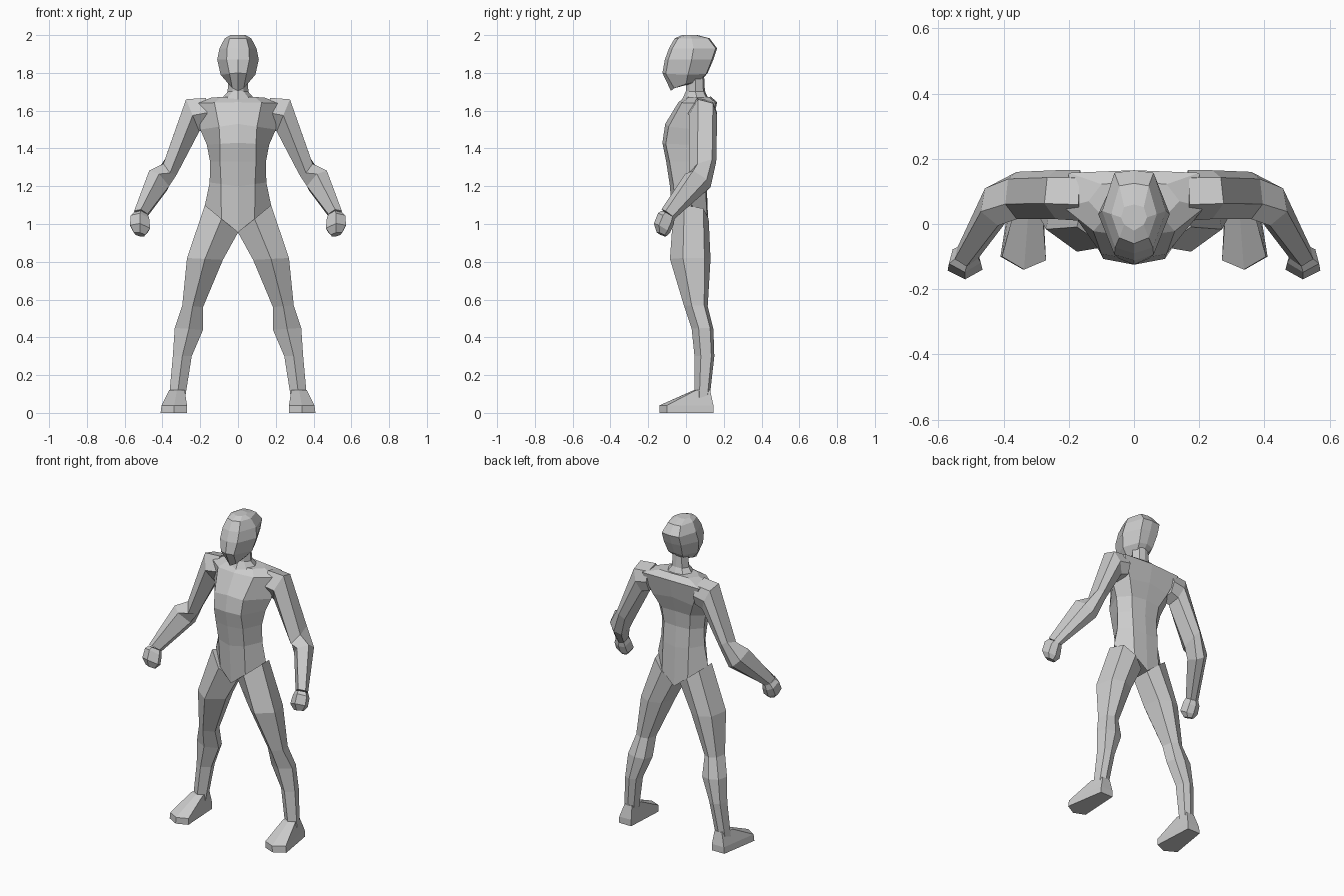
import bpy, bmesh

grey = bpy.data.materials.new("light grey")
grey.diffuse_color = (0.6, 0.6, 0.6, 1)


def loft(name, rings, mirror=False):
    """Skin a list of closed point rings and cap both ends."""
    bm = bmesh.new()
    loops = [[bm.verts.new(p) for p in ring] for ring in rings]
    n = len(loops[0])
    for a, b in zip(loops, loops[1:]):
        for i in range(n):
            j = (i + 1) % n
            bm.faces.new((a[i], a[j], b[j], b[i]))
    bm.faces.new(loops[0])
    bm.faces.new(loops[-1])
    bmesh.ops.recalc_face_normals(bm, faces=bm.faces)
    mesh = bpy.data.meshes.new(name)
    bm.to_mesh(mesh)
    bm.free()
    mesh.materials.append(grey)
    obj = bpy.data.objects.new(name, mesh)
    bpy.context.collection.objects.link(obj)
    if mirror:
        obj.modifiers.new("mirror", 'MIRROR').use_mirror_merge = False
    return obj


def body_ring(zc, zs, yf, yb, xf, xs, ym, xb, dz=0.0):
    """Symmetric eight-sided ring: centre/side heights, front/back depth,
    front, side and back half widths, side depth, rise towards the back."""
    half = [(0, yf), (xf, yf + 0.018), (xs, ym), (xb, yb - 0.008), (0, yb)]
    pts = [(x, y, zc + (zs - zc) * min(1, x / xs) + dz * (y - yf) / (yb - yf))
           for x, y in half]
    return pts + [(-x, y, z) for x, y, z in pts[3:0:-1]]


HEX = [(0.5, 0), (1, 0.32), (0.88, 0.85), (0.5, 1), (0.12, 0.85), (0, 0.35)]
SOLE = [(0.5, 0), (1, 0.14), (0.72, 1), (0.42, 1), (0.1, 1), (0, 0.1)]


def limb_ring(xi, zi, xo, zo, yf, yb, dz=0.0, shape=HEX):
    """Six-sided ring from an inner to an outer point, front to back."""
    return [(xi + (xo - xi) * u, yf + (yb - yf) * v,
             zi + (zo - zi) * u + dz * (0.5 - v)) for u, v in shape]


# Torso, from the crotch up to the shoulder line
loft("torso", [body_ring(*r) for r in (
    (0.955, 1.10, -0.07, 0.12, 0.088, 0.175, 0.03, 0.09),
    (1.20, 1.22, -0.085, 0.11, 0.09, 0.15, 0.03, 0.09),
    (1.33, 1.33, -0.105, 0.10, 0.095, 0.148, 0.03, 0.09),
    (1.43, 1.42, -0.125, 0.11, 0.095, 0.165, 0.04, 0.10),
    (1.53, 1.50, -0.11, 0.14, 0.10, 0.20, 0.05, 0.14),
    (1.645, 1.64, -0.04, 0.165, 0.125, 0.215, 0.05, 0.20),
    (1.675, 1.67, 0.0, 0.13, 0.09, 0.14, 0.07, 0.10))])

# Neck
loft("neck", [body_ring(*r) for r in (
    (1.66, 1.66, -0.02, 0.12, 0.06, 0.09, 0.06, 0.06),
    (1.705, 1.70, 0.0, 0.10, 0.03, 0.055, 0.05, 0.035),
    (1.80, 1.80, 0.0, 0.095, 0.03, 0.05, 0.05, 0.03))])

# Head, from the jaw up to the crown
loft("head", [body_ring(*r) for r in (
    (1.705, 1.72, -0.08, 0.07, 0.03, 0.05, 0.0, 0.03, 0.04),
    (1.80, 1.79, -0.125, 0.115, 0.045, 0.092, 0.01, 0.05),
    (1.87, 1.87, -0.112, 0.145, 0.06, 0.11, 0.03, 0.06),
    (1.93, 1.93, -0.09, 0.165, 0.058, 0.098, 0.04, 0.06),
    (1.983, 1.983, -0.06, 0.125, 0.045, 0.07, 0.03, 0.045),
    (2.0, 2.0, -0.02, 0.06, 0.03, 0.04, 0.02, 0.03))])

# Arms
loft("arms", [limb_ring(*r) for r in (
    (0.16, 1.51, 0.17, 1.668, 0.01, 0.165),
    (0.205, 1.49, 0.275, 1.66, 0.015, 0.165),
    (0.325, 1.27, 0.395, 1.33, 0.015, 0.16, -0.06),
    (0.365, 1.19, 0.47, 1.27, -0.005, 0.13, 0.07),
    (0.478, 1.045, 0.55, 1.06, -0.13, -0.06, 0.05))], mirror=True)

# Fists
loft("hands", [limb_ring(*r) for r in (
    (0.478, 1.045, 0.55, 1.055, -0.13, -0.06, 0.04),
    (0.47, 1.02, 0.568, 1.035, -0.148, -0.065, 0.06),
    (0.465, 0.97, 0.572, 0.985, -0.17, -0.085, 0.05),
    (0.49, 0.94, 0.55, 0.95, -0.155, -0.105, 0.02))], mirror=True)

# Legs, from hip to ankle
loft("legs", [limb_ring(*r) for r in (
    (0.0, 0.955, 0.175, 1.10, -0.07, 0.12),
    (0.08, 0.81, 0.27, 0.82, -0.085, 0.13),
    (0.185, 0.56, 0.295, 0.57, -0.01, 0.115),
    (0.185, 0.44, 0.335, 0.45, 0.03, 0.145),
    (0.245, 0.30, 0.345, 0.30, 0.045, 0.15),
    (0.28, 0.08, 0.365, 0.08, 0.045, 0.125))], mirror=True)

# Feet
loft("feet", [limb_ring(*r, shape=SOLE) for r in (
    (0.27, 0.0, 0.41, 0.0, -0.14, 0.145),
    (0.27, 0.04, 0.405, 0.04, -0.14, 0.145),
    (0.282, 0.12, 0.365, 0.12, 0.04, 0.128))], mirror=True)
